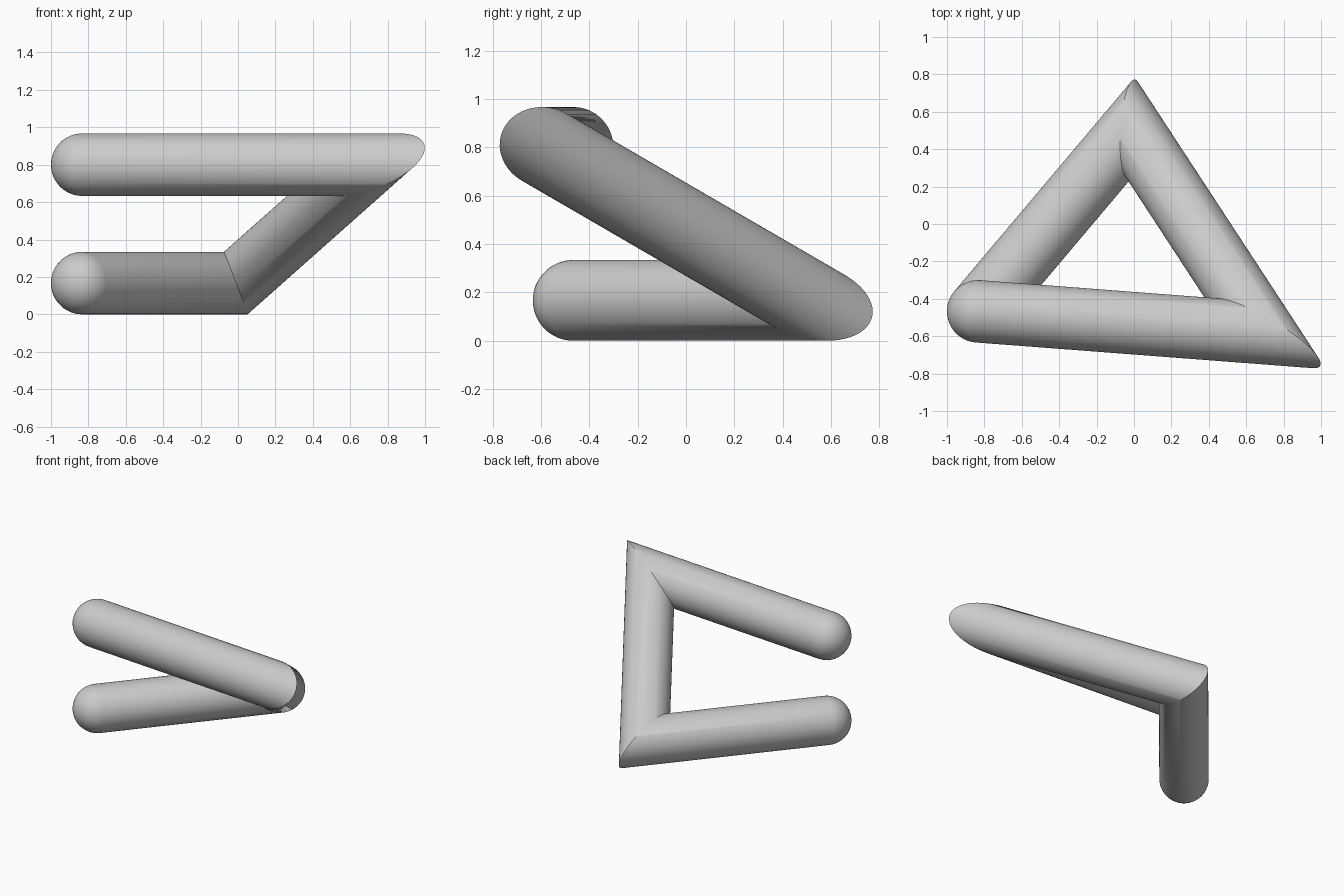
import bpy, bmesh, math
from mathutils import Vector

if "Cube" in bpy.data.objects:
    bpy.data.objects.remove(bpy.data.objects["Cube"])

R = 0.167      # tube radius
SIDES = 64
CAP = 12       # rings per rounded end
path = [Vector(p) for p in [(-0.833, -0.467, 0.167), (-0.012, 0.506, 0.167),
                            (0.701, -0.584, 0.80), (-0.833, -0.467, 0.80)]]
dirs = [(b - a).normalized() for a, b in zip(path, path[1:])]


def project(points, d, centre, normal):
    """Slide points along d onto a plane."""
    return [p + d * ((centre - p).dot(normal) / d.dot(normal)) for p in points]


def dome(ring, centre, out):
    """Rings of a hemisphere growing outward from a circular ring."""
    angles = [i * math.pi / 2 / CAP for i in range(1, CAP)]
    return [[centre + (p - centre) * math.cos(a) + out * R * math.sin(a) for p in ring]
            for a in angles]


# First circle, then mitred rings at the corners and a last circle
u = dirs[0].orthogonal().normalized()
v = dirs[0].cross(u)
steps = [2 * math.pi * i / SIDES for i in range(SIDES)]
tube = [[path[0] + R * (u * math.cos(t) + v * math.sin(t)) for t in steps]]
for i, d in enumerate(dirs):
    normal = d + dirs[i + 1] if i + 1 < len(dirs) else d
    tube.append(project(tube[-1], d, path[i + 1], normal.normalized()))

# Rounded ends
rings = dome(tube[0], path[0], -dirs[0])[::-1] + tube + dome(tube[-1], path[-1], dirs[-1])

# Skin the rings into one closed tube
bm = bmesh.new()
loops = [[bm.verts.new(p) for p in ring] for ring in rings]
for a, b in zip(loops, loops[1:]):
    for i in range(SIDES):
        j = (i + 1) % SIDES
        bm.faces.new((a[i], a[j], b[j], b[i]))
for loop, tip in ((loops[0], path[0] - dirs[0] * R), (loops[-1], path[-1] + dirs[-1] * R)):
    pole = bm.verts.new(tip)
    for i in range(SIDES):
        bm.faces.new((loop[i], loop[(i + 1) % SIDES], pole))
bmesh.ops.recalc_face_normals(bm, faces=bm.faces)

mesh = bpy.data.meshes.new("bent_tube")
bm.to_mesh(mesh)
bm.free()
obj = bpy.data.objects.new("bent_tube", mesh)
bpy.context.collection.objects.link(obj)
bpy.context.view_layer.objects.active = obj
obj.select_set(True)
bpy.ops.object.shade_smooth_by_angle(angle=math.radians(30))
